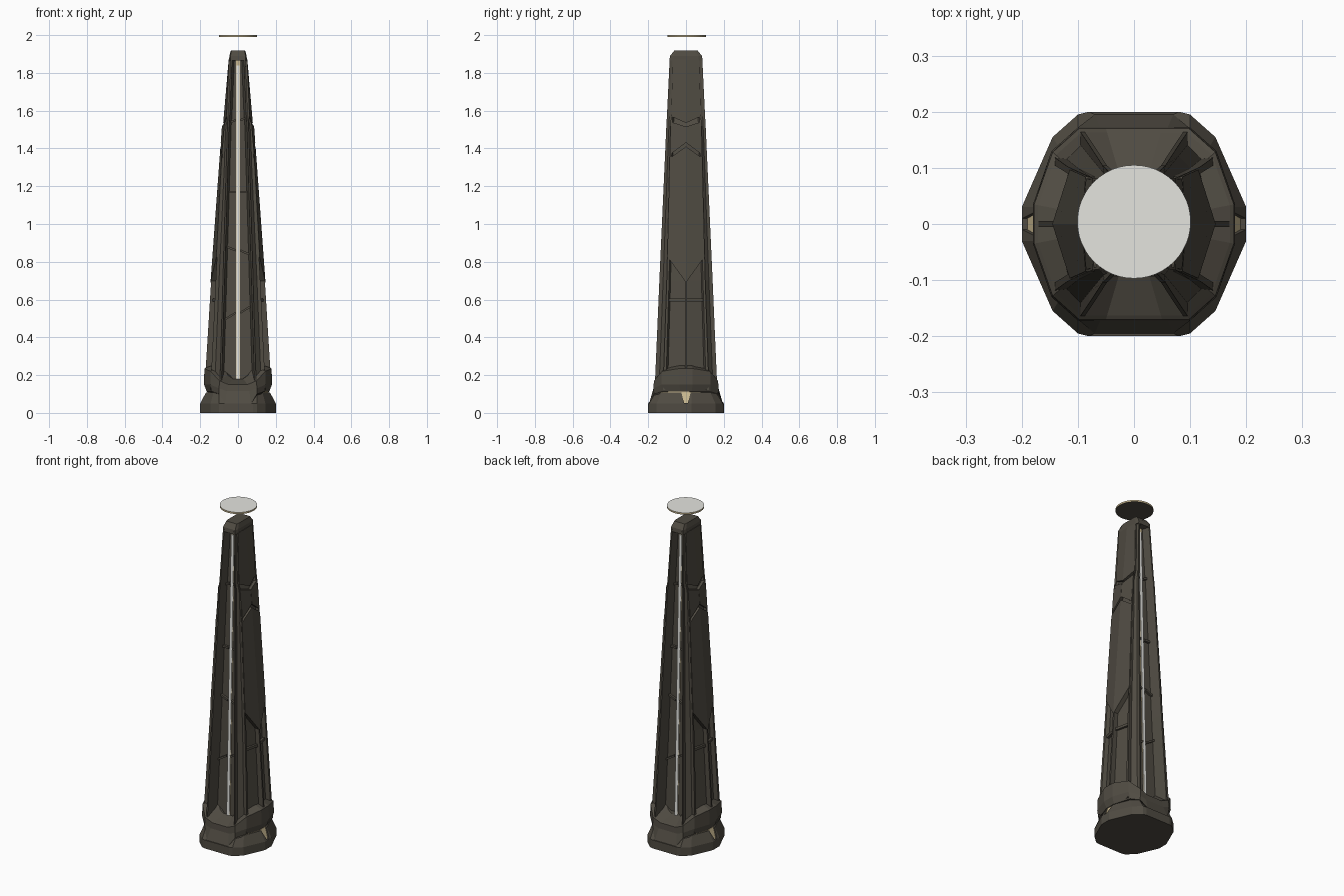
import bpy, bmesh
from mathutils import Vector

cube = bpy.data.objects.get("Cube")
if cube:
    bpy.data.objects.remove(cube, do_unlink=True)


def material(name, rgb):
    m = bpy.data.materials.new(name)
    m.use_nodes = True
    m.diffuse_color = (*rgb, 1)
    bsdf = next(n for n in m.node_tree.nodes if n.type == "BSDF_PRINCIPLED")
    bsdf.inputs["Base Color"].default_value = (*rgb, 1)
    return m


BODY = material("weathered bronze grey", (0.080, 0.071, 0.055))
LIGHT = material("pale light", (0.78, 0.78, 0.74))
TAN = material("tan gold", (0.56, 0.46, 0.27))


def finish(name, bm, *mats):
    bmesh.ops.recalc_face_normals(bm, faces=bm.faces)
    me = bpy.data.meshes.new(name)
    bm.to_mesh(me)
    bm.free()
    for m in mats:
        me.materials.append(m)
    ob = bpy.data.objects.new(name, me)
    bpy.context.collection.objects.link(ob)
    return ob


def full_ring(quarter):
    """Mirror a quarter outline (from +x round to +y) into a closed ring."""
    q = [Vector(p) for p in quarter]
    flip = lambda pts, sx, sy: [Vector((p.x * sx, p.y * sy, p.z)) for p in pts]
    ring = q + flip(q[::-1], -1, 1) + flip(q, -1, -1) + flip(q[::-1], 1, -1)
    return [p for i, p in enumerate(ring) if (p - ring[i - 1]).length > 1e-6]


def loft(name, rings, mat):
    bm = bmesh.new()
    vs = [[bm.verts.new(p) for p in r] for r in rings]
    n = len(vs[0])
    for a, b in zip(vs, vs[1:]):
        for i in range(n):
            j = (i + 1) % n
            bm.faces.new((a[i], a[j], b[j], b[i]))
    bm.faces.new(vs[0][::-1])
    bm.faces.new(vs[-1])
    return finish(name, bm, mat)


def prism(name, points, depth, mat):
    """Flat outline pushed along a depth vector."""
    d = Vector(depth)
    return loft(name, [[Vector(p) for p in points], [Vector(p) + d for p in points]], mat)


# Shaft sizes by height: side ridge x, corner (x, y), rail (x, y)
LEVELS = [
    (0.12, 0.178, 0.146, 0.122, 0.097, 0.166),
    (0.70, 0.142, 0.118, 0.102, 0.080, 0.141),
    (1.52, 0.082, 0.074, 0.082, 0.056, 0.104),
    (1.57, 0.060, 0.058, 0.080, 0.052, 0.101),
    (1.88, 0.046, 0.045, 0.070, 0.039, 0.086),
]


def level(z):
    for a, b in zip(LEVELS, LEVELS[1:]):
        if z <= b[0]:
            t = (z - a[0]) / (b[0] - a[0])
            return [p + (q - p) * t for p, q in zip(a, b)][1:]
    return LEVELS[-1][1:]


def floor_y(z):
    """Depth of the front and back channel floor."""
    return 0.09 - 0.026 * (z - 0.12)


def shaft_ring(z):
    a, m, n, f, y = level(z)
    corner, rail = Vector((m, n, 0)), Vector((f, y, 0))
    pts = [(a * 0.83, 0, z), (m * 0.83, n * 0.8, z), (m, n * 0.88, z), (m, n, z)]
    for t in (0.2, 0.8):                      # recessed corner panel
        p = corner.lerp(rail, t) * 0.91
        pts.append((p.x, p.y, z))
    pts += [(f, y, z), (f - 0.008, y, z), (f - 0.02, floor_y(z), z)]
    return full_ring(pts)


loft("shaft", [shaft_ring(l[0]) for l in LEVELS], BODY)

# Cap over the top of the shaft
loft("top_cap", [full_ring([(x, n, z), (f, y, z)]) for x, n, f, y, z in (
    (0.047, 0.068, 0.040, 0.087, 1.865), (0.046, 0.065, 0.040, 0.084, 1.89),
    (0.038, 0.045, 0.034, 0.062, 1.918))], BODY)

# Foot with raised sides and lowered front
outline = [(0.2, 0.03), (0.145, 0.155), (0.1, 0.195), (0.08, 0.2)]
shoulder = [(0.17, 0.03, 0.107), (0.13, 0.13, 0.107), (0.1, 0.165, 0.1), (0.07, 0.195, 0.05)]
foot = loft("foot", [full_ring([(x, y, z) for x, y in outline]) for z in (0, 0.05)]
            + [full_ring(shoulder), full_ring([(x * 0.7, y * 0.7, 0.1) for x, y, z in shoulder])], BODY)

# Collar, dipping at front and back, with a ledge rising into the shaft
low = [(0.165, 0, 0.112), (0.165, 0.03, 0.112), (0.135, 0.13, 0.112), (0.1, 0.17, 0.1), (0.07, 0.195, 0.05)]
mid = [(0.18, 0, 0.15), (0.18, 0.035, 0.15), (0.147, 0.13, 0.15), (0.1, 0.172, 0.13), (0.06, 0.172, 0.115)]
high = [(0.178, 0, 0.235), (0.178, 0.035, 0.235), (0.145, 0.128, 0.22), (0.098, 0.17, 0.17), (0.05, 0.17, 0.15)]
shrink = lambda pts, s, dz: [(x * s, y * s, z + dz) for x, y, z in pts]
loft("collar", [full_ring(r) for r in (low, mid, high, shrink(high, 0.96, 0.004), shrink(high, 0.55, 0.03))], BODY)
loft("joint_ring", [full_ring([(0.161, 0.03, z), (0.130, 0.125, z), (0.093, 0.155, z)])
                    for z in (0.095, 0.118)], TAN)


# Side panels, folded along the ridge, standing proud of the recessed side
def side_point(u, z):
    a, m, n = level(z)[:3]
    return a + (m - a) * u, n * u, z


PANELS = {
    "long_side_panel": [(0, 0.69), (0.98, 0.825), (0.98, 1.35), (0, 1.41)],
    "upper_side_panel": [(0.01, 1.43), (0.95, 1.37), (0.95, 1.54), (0.01, 1.515)],
    "crown_side_panel": [(0, 1.535), (0.98, 1.57), (0.98, 1.87), (0, 1.87)],
}
for name, shape in PANELS.items():
    for sx in (-1, 1):
        for sy in (-1, 1):
            pts = [side_point(u, z) for u, z in shape]
            inner = [(x * 0.8 * sx, y * sy, z) for x, y, z in pts]
            outer = [((x + 0.003) * sx, y * sy, z) for x, y, z in pts]
            loft(name, [inner, outer], BODY)

for s in (-1, 1):
    # Ridge fin and cross rib in the lower side recess
    ridge = [(s * level(z)[0] * k, -0.005, z) for k, z in ((0.8, 0.2), (1, 0.2), (1, 0.7), (0.8, 0.7))]
    prism("ridge_fin", ridge, (0, 0.01, 0), BODY)
    for sy in (-1, 1):
        rib = [side_point(u, z) for u, z in ((0.03, 0.59), (0.85, 0.59), (0.85, 0.605), (0.03, 0.605))]
        loft("side_rib", [[(x * k * s, y * sy, z) for x, y, z in rib] for k in (0.8, 0.91)], BODY)

    # Light strip with tan backing deep in each channel
    def strip(name, z0, z1, half, front, mat):
        pts = [(x, -s * (floor_y(z) - 0.005), z) for x, z in
               ((-half, z0), (half, z0), (half, z1), (-half, z1))]
        prism(name, pts, (0, -s * (front + 0.005), 0), mat)

    strip("light_strip", 0.165, 1.84, 0.009, 0.007, LIGHT)
    strip("strip_backing", 0.165, 1.866, 0.0105, 0.003, TAN)

    # Ribs across the channel floor
    for z, rise in ((0.53, 0.035), (0.86, -0.02), (1.17, 0), (1.55, 0.01)):
        for side in (-1, 1):
            x0, x1 = side * s * 0.012, side * s * (level(z)[3] - 0.016)
            y, z2 = -s * (floor_y(z) - 0.003), z + rise * side
            prism("channel_rib", [(x0, y, z - 0.006), (x1, y, z2 - 0.006), (x1, y, z2 + 0.006), (x0, y, z + 0.006)],
                  (0, -s * 0.016, 0), BODY)

    # Notch in the foot slope with a tan badge set into it
    badge = [(s * 0.187, -0.010, 0.052), (s * 0.187, 0.010, 0.052),
             (s * 0.160, 0.025, 0.109), (s * 0.160, -0.025, 0.109)]
    cutter = prism("notch_cutter", badge, (s * 0.08, 0, 0), BODY)
    cutter.hide_render = True
    cutter.hide_set(True)
    cut = foot.modifiers.new("notch", "BOOLEAN")
    cut.operation, cut.object = "DIFFERENCE", cutter
    prism("side_badge", badge, (s * 0.003, 0, 0), TAN)

# Floating disc: pale top, tan rim, dark underside
bm = bmesh.new()
bmesh.ops.create_cone(bm, cap_ends=True, segments=48, radius1=0.101, radius2=0.101, depth=0.01)
bmesh.ops.translate(bm, verts=bm.verts, vec=(0, 0.004, 1.995))
bm.normal_update()
for f in bm.faces:
    f.material_index = 0 if f.normal.z > 0.5 else 2 if f.normal.z < -0.5 else 1
finish("floating_disc", bm, LIGHT, TAN, BODY)
